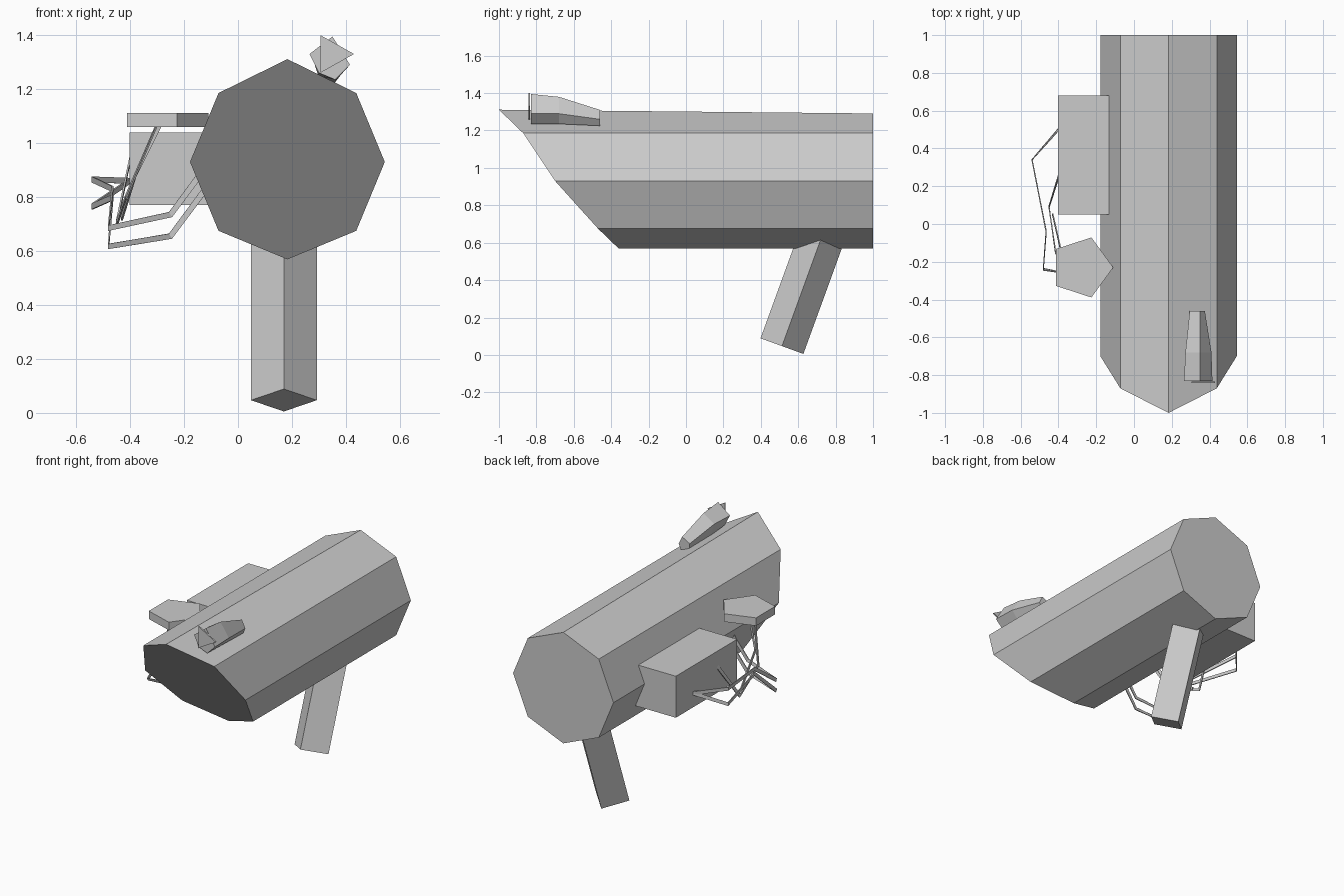
import bpy, bmesh, math
from mathutils import Vector

cube = bpy.data.objects.get("Cube")
if cube:
    bpy.data.objects.remove(cube, do_unlink=True)

grey = bpy.data.materials.new("plain grey")
grey.use_nodes = True
grey.diffuse_color = (0.6, 0.6, 0.6, 1)
grey.node_tree.nodes["Principled BSDF"].inputs["Base Color"].default_value = grey.diffuse_color


def finish(name, bm):
    bmesh.ops.recalc_face_normals(bm, faces=bm.faces)
    mesh = bpy.data.meshes.new(name)
    bm.to_mesh(mesh)
    bm.free()
    mesh.materials.append(grey)
    obj = bpy.data.objects.new(name, mesh)
    bpy.context.collection.objects.link(obj)
    return obj


def loft(name, rings):
    """Skin matching rings of points and cap both ends."""
    bm = bmesh.new()
    loops = [[bm.verts.new(p) for p in ring] for ring in rings]
    n = len(loops[0])
    for a, b in zip(loops, loops[1:]):
        for i in range(n):
            j = (i + 1) % n
            bm.faces.new((a[i], a[j], b[j], b[i]))
    bm.faces.new(loops[0])
    bm.faces.new(loops[-1])
    return finish(name, bm)


def circle(n, r, start=0.0):
    return [(r * math.cos(start + math.tau * i / n),
             r * math.sin(start + math.tau * i / n)) for i in range(n)]


def strut(name, points, width=0.022, depth=0.006):
    """Thin flat strip swept along a bent path."""
    pts = [Vector(p) for p in points]
    rings = []
    for i, p in enumerate(pts):
        t = (pts[min(i + 1, len(pts) - 1)] - pts[max(i - 1, 0)]).normalized()
        side = t.cross(Vector((1, 0, 0))).normalized()
        up = side.cross(t)
        if abs(side.z) < abs(up.z):
            side, up = up, side
        w, d = side * width / 2, up * depth / 2
        rings.append([p + w + d, p - w + d, p - w - d, p + w - d])
    return loft(name, rings)


# Octagonal body with a raked front
cx, cz, r = 0.183, 0.93, 0.361
section = circle(8, r, math.pi / 2)
rake = {4: -1.0, 3: -0.87, 2: -0.70, 1: -0.47, 0: -0.36}
front, back = [], []
for i, (x, z) in enumerate(section):
    lip = 0.02 if i == 0 else 0.0
    front.append((cx + x, rake[abs(4 - i)], cz + z + lip))
    back.append((cx + x, 1.0, cz + z))
loft("body", [front, back])

# Leaning square leg
axis = Vector((0, 0.342, 0.94))
across = Vector((0, 0.94, -0.342))
foot = Vector((0.17, 0.513, 0.047))
leg = []
for length in (0, 0.7):
    leg.append([foot + axis * length + Vector((a, 0, 0)) + across * b
                for a, b in circle(4, 0.122)])
loft("leg", leg)

# Side box
loft("side_box", [[(x, y, z) for x, y in
                   ((-0.403, 0.05), (-0.10, 0.05), (-0.10, 0.68), (-0.403, 0.68))]
                  for z in (0.77, 1.04)])

# Pentagonal plate
loft("pentagon_plate", [[(-0.277 + x, -0.23 + y, z) for x, y in circle(5, 0.167)]
                        for z in (1.06, 1.112)])

# Bent struts running from the plate to the side box
strut("upper_strut", [(-0.30, -0.27, 1.07), (-0.415, -0.15, 0.80),
                      (-0.45, 0.09, 0.70), (-0.40, 0.25, 0.94)])
strut("upper_strut_brace", [(-0.29, -0.23, 1.07), (-0.38, -0.17, 0.88),
                            (-0.43, 0.05, 0.72)], 0.018)
for name, drop, knee in (("high_strut", 0.0, 0.865), ("low_strut", 0.08, 0.765)):
    strut(name, [(-0.12, -0.27, 0.91 - drop), (-0.25, -0.28, 0.735 - drop),
                 (-0.48, -0.24, 0.685 - drop * 0.85), (-0.465, -0.04, 0.83 - drop * 0.4),
                 (-0.54, 0.34, knee), (-0.40, 0.50, 0.86)])

# Tapered pod on top, with a triangular plate at its mouth
pod = [(-0.83, ((0.265, 1.33), (0.35, 1.395), (0.415, 1.29), (0.36, 1.235), (0.30, 1.26))),
       (-0.68, ((0.272, 1.33), (0.35, 1.38), (0.41, 1.29), (0.365, 1.235), (0.297, 1.25))),
       (-0.46, ((0.295, 1.28), (0.35, 1.31), (0.375, 1.26), (0.36, 1.225), (0.30, 1.235)))]
loft("pod", [[(x, y, z) for x, z in ring] for y, ring in pod])
loft("pod_mouth_plate", [[(x, y, z) for x, z in ((0.305, 1.26), (0.43, 1.33), (0.305, 1.40))]
                         for y in (-0.842, -0.834)])
